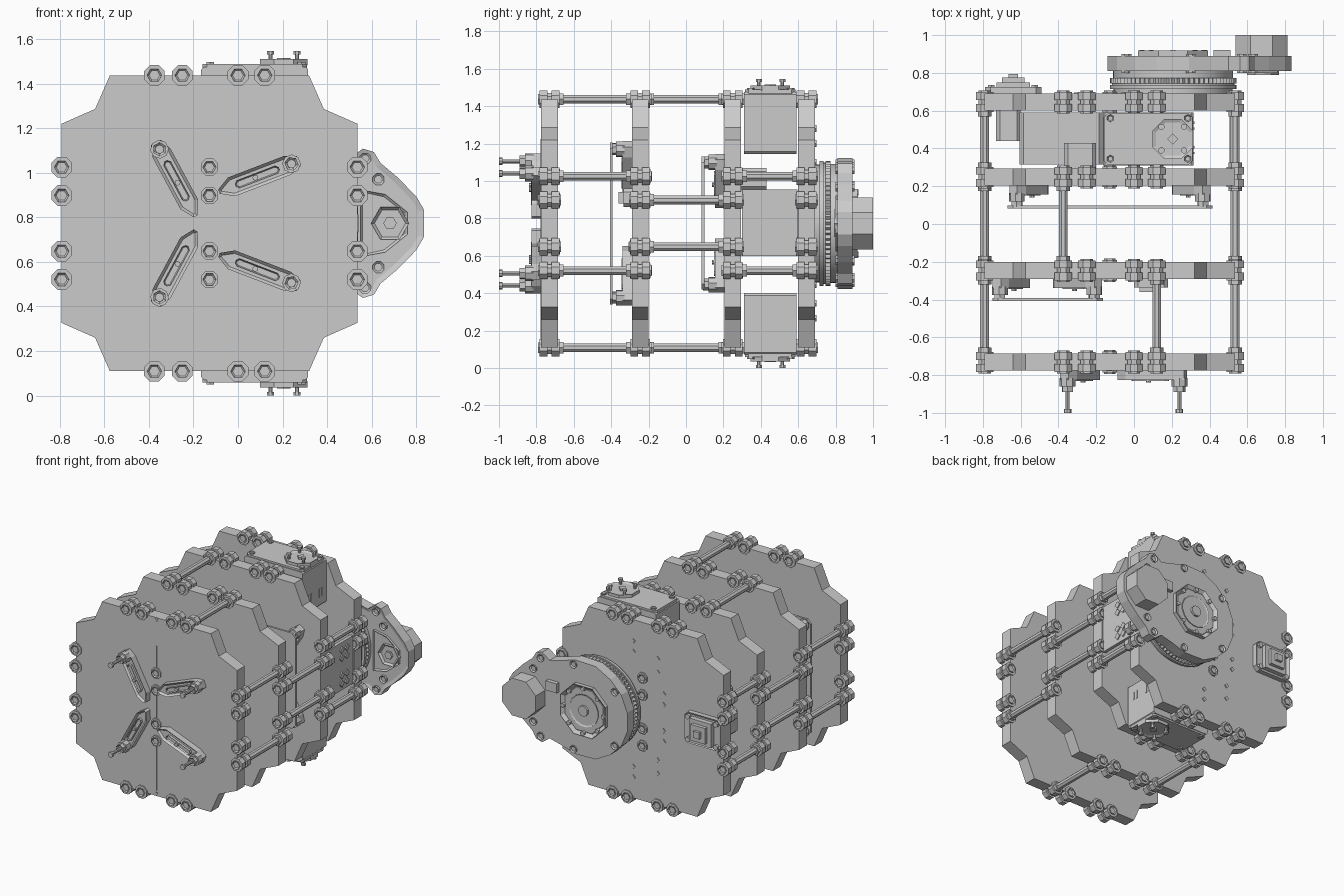
import bpy, bmesh, math
from mathutils import Matrix, Vector

if "Cube" in bpy.data.objects:
    bpy.data.objects.remove(bpy.data.objects["Cube"])

XC, ZC = -0.128, 0.773            # centre of the body plates
parts = {}
I4 = Matrix.Identity(4)
UP = Matrix.Rotation(-math.pi / 2, 4, 'X')   # turns a front-facing prism upward


def bm_of(name):
    return parts.setdefault(name, bmesh.new())


def ngon(n, r, cx=0, cz=0, rot=0.5, r2=None):
    """Regular polygon in x/z; r2 alternates the radius for teeth."""
    return [(cx + (r2 if r2 and i % 2 else r) * math.cos(2 * math.pi * (i + rot) / n),
             cz + (r2 if r2 and i % 2 else r) * math.sin(2 * math.pi * (i + rot) / n)) for i in range(n)]


def prism(name, pts, y0, y1, M=I4, rim=0, pit=0, both=False):
    """Extrude an x/z outline from y0 to y1, with optional recessed caps."""
    bm = bm_of(name)
    a = [bm.verts.new(M @ Vector((x, y0, z))) for x, z in pts]
    b = [bm.verts.new(M @ Vector((x, y1, z))) for x, z in pts]
    caps = [bm.faces.new(a), bm.faces.new(b[::-1])]
    n = len(pts)
    for i in range(n):
        j = (i + 1) % n
        bm.faces.new((a[j], a[i], b[i], b[j]))
    if rim:
        bm.normal_update()
        bmesh.ops.inset_individual(bm, faces=caps if both else caps[:1], thickness=rim, depth=-pit)


def rect(x0, x1, z0, z1, c=0.0):
    if not c:
        return [(x0, z0), (x1, z0), (x1, z1), (x0, z1)]
    return [(x0 + c, z0), (x1 - c, z0), (x1, z0 + c), (x1, z1 - c),
            (x1 - c, z1), (x0 + c, z1), (x0, z1 - c), (x0, z0 + c)]


def mirror_z(name):
    bm = bm_of(name)
    new = bmesh.ops.duplicate(bm, geom=bm.verts[:] + bm.edges[:] + bm.faces[:])['geom']
    for v in new:
        if isinstance(v, bmesh.types.BMVert):
            v.co.z = 2 * ZC - v.co.z
    bmesh.ops.reverse_faces(bm, faces=[f for f in new if isinstance(f, bmesh.types.BMFace)])


# Body plates with stepped corners
quarter = [(0.663, 0.447), (0.513, 0.513), (0.447, 0.663)]
outline = []
for sx, sz, order in ((1, 1, 1), (-1, 1, -1), (-1, -1, 1), (1, -1, -1)):
    outline += [(XC + sx * x, ZC + sz * z) for x, z in quarter[::order]]
plates = [(-0.775, -0.685), (-0.29, -0.2), (0.205, 0.295), (0.6, 0.69)]
edge = ([(x, ZC + s * 0.664) for x in (-0.375, -0.25, 0.0, 0.12) for s in (-1, 1)] +
        [(XC + s * 0.663, z) for z in (1.025, 0.898, 0.648, 0.521) for s in (-1, 1)])
for i, (y0, y1) in enumerate(plates):
    prism(f"body_plate_{i + 1}", outline, y0, y1)
    # Bosses around the rim and nuts down the middle, on both faces
    for k, (x, z) in enumerate(edge):
        for p, q in ((y0 - 0.008, y0 + 0.034), (y1 + 0.008, y1 - 0.034)):
            lo, hi = min(p, q), max(p, q)
            prism("rim_bosses", ngon(8, 0.05, x, z), lo, hi)
            prism("rim_nuts", ngon(6, 0.033, x, z, 0), lo - 0.008, hi + 0.008, rim=0.013, pit=0.012, both=True)
        prism("rim_bosses", ngon(8, 0.036, x, z), y0, y1)
    for z in (1.025, 0.898, 0.648, 0.521):
        prism("middle_nuts", ngon(8, 0.042, XC, z), y0 - 0.01, y1 + 0.01)
        prism("middle_nuts", ngon(6, 0.03, XC, z, 0), y0 - 0.018, y1 + 0.018, rim=0.012, pit=0.012, both=True)

# Seam down the front plate
for z0, z1 in ((1.07, 1.225), (0.69, 0.855), (0.15, 0.475)):
    prism("front_seam", rect(XC - 0.003, XC + 0.003, z0, z1), -0.779, -0.774)
for z in (0.13, 1.42):
    prism("front_seam", ngon(3, 0.014, XC, z, 0.25), -0.779, -0.774)

# Tie rods alternate positions from bay to bay
for i, (tx, tz) in enumerate(((0.12, 0.252), (-0.375, 0.125), (0.12, 0.252))):
    y0, y1 = plates[i][1], plates[i + 1][0]
    spots = [(tx, ZC + s * 0.664) for s in (-1, 1)]
    spots += [(XC + a * 0.663, ZC + b * tz) for a in (-1, 1) for b in (-1, 1)]
    for x, z in spots:
        prism("tie_rods", ngon(8, 0.025, x, z), y0 - 0.03, y1 + 0.03)
        for y, d in ((y0, 1), (y1, -1)):
            ys = sorted((y, y + d * 0.03))
            prism("rod_collars", ngon(6, 0.036, x, z, 0), ys[0], ys[1])


def arm(name, tip, root, face, pin):
    """Slotted mounting arm lying on a plate face, with a raised tip boss."""
    dx, dz = tip[0] - root[0], tip[1] - root[1]
    L, ang = math.hypot(dx, dz), math.atan2(dz, dx)
    M = Matrix.Translation((root[0], 0, root[1])) @ Matrix.Rotation(-ang, 4, 'Y')
    w = 0.045
    body = [(0, -0.01), (0.06, -w), (L - 0.02, -w), (L + 0.035, -0.025),
            (L + 0.035, 0.025), (L - 0.02, w), (0.06, w), (0, 0.01)]
    prism(name, body, face - 0.05, face, M, rim=0.014, pit=0.015)
    prism(name, rect(0.08, L - 0.06, -0.018, 0.018, 0.012), face - 0.055, face - 0.03, M, rim=0.006, pit=0.01)
    prism(name, ngon(8, 0.013, L * 0.5, 0), face - 0.065, face - 0.04, M)
    prism(name, ngon(8, 0.042, L, 0), face - 0.085, face - 0.04, M)
    prism(name, ngon(6, 0.032, L, 0), face - 0.115, face - 0.08, M, rim=0.01, pit=0.008)
    if pin:
        prism(name, ngon(8, 0.011, L, 0), face - 0.21, face - 0.1, M)
        prism(name, ngon(8, 0.02, L, 0), face - 0.225, face - 0.205, M)


# Arms on the front plate and on the two inner plates
arm("front_arms", (-0.352, 1.105), (-0.19, 0.805), -0.775, True)
arm("front_arms", (0.24, 1.04), (-0.085, 0.915), -0.775, True)
arm("second_plate_arms", (-0.71, 1.17), (-0.56, 0.9), -0.29, False)
arm("second_plate_arms", (-0.21, 1.17), (-0.42, 0.9), -0.29, False)
arm("third_plate_arms", (-0.62, 1.1), (-0.46, 0.86), 0.205, False)
arm("third_plate_arms", (0.365, 1.1), (0.21, 0.86), 0.205, False)
for n in ("front_arms", "second_plate_arms", "third_plate_arms"):
    mirror_z(n)

# Thin boards carried by the inner arms
prism("second_board", rect(-0.75, -0.165, 0.34, 1.205, 0.03), -0.407, -0.392)
prism("third_board", rect(-0.67, 0.415, 0.42, 1.13, 0.03), 0.083, 0.098)
prism("board_connector", rect(0.0, 0.18, 0.86, 0.96, 0.02), -0.335, -0.285)
prism("board_connector", rect(0.03, 0.14, 0.88, 0.94), -0.36, -0.33)

# Upper actuator between the rear plates, mirrored to the underside
prism("end_actuators", rect(-0.165, 0.315, 1.145, 1.475, 0.012), 0.31, 0.59)
prism("end_actuators", rect(-0.16, 0.31, 0.315, 0.585, 0.02), -1.488, -1.46, UP)
for x in (-0.125, 0.285):
    for y in (0.345, 0.56):
        prism("end_actuators", ngon(6, 0.02, x, y), -1.497, -1.48, UP, rim=0.007, pit=0.006)
prism("actuator_horns", ngon(8, 0.115, 0.205, 0.45), -1.51, -1.48, UP, rim=0.02, pit=0.008)
prism("actuator_horns", ngon(4, 0.03, 0.205, 0.45, 0), -1.515, -1.495, UP)
for x, y in ((0.145, 0.39), (0.265, 0.39), (0.145, 0.515), (0.265, 0.515)):
    prism("actuator_horns", ngon(8, 0.01, x, y), -1.54, -1.49, UP)
    prism("actuator_horns", ngon(8, 0.017, x, y), -1.546, -1.53, UP)
for y in (0.37, 0.4, 0.5, 0.53):    # side slots
    prism("end_actuators", rect(0.3, 0.319, 1.22, 1.28), y, y + 0.012)
mirror_z("end_actuators")
mirror_z("actuator_horns")

# Central actuator, its side bracket and the right end panel
prism("central_actuator", rect(-0.605, -0.165, 0.6, 0.955, 0.02), 0.315, 0.59)
prism("central_actuator", rect(-0.37, -0.2, 0.95, 1.07, 0.02), 0.29, 0.43)
prism("side_bracket", rect(-0.73, -0.6, 0.68, 0.87, 0.02), 0.44, 0.6)
prism("right_end_panel", rect(0.505, 0.53, 0.6, 0.955), 0.3, 0.595)
for z in (0.68, 0.87):
    for dy in (0.46, 0.52):
        for dz in (-0.03, 0.03):
            prism("panel_studs", ngon(4, 0.026, dy, z + dz, 0), -0.538, -0.52,
                  Matrix.Rotation(math.pi / 2, 4, 'Z'))

# Square sensor mount on the back
prism("rear_sensor", rect(-0.79, -0.49, 0.66, 0.89, 0.03), 0.69, 0.725, rim=0.02, pit=0.01, both=True)
for s, y in ((0.09, 0.75), (0.06, 0.775), (0.025, 0.795)):
    prism("rear_sensor", ngon(4, s * 1.4, -0.64, ZC), 0.7, y)
for dx in (-0.115, 0.115):
    for dz in (-0.085, 0.085):
        prism("rear_sensor", ngon(6, 0.02, -0.64 + dx, ZC + dz), 0.71, 0.735)

# Small studs on the back plate
for x, z in ((-0.25, 1.2), (-0.25, 1.1), (-0.05, 1.2), (-0.05, 1.28), (-0.3, 0.95), (-0.3, 0.87)):
    prism("back_studs", ngon(4, 0.018, x, z, 0), 0.68, 0.697)
mirror_z("back_studs")

# Large toothed turntable on the back
GX = 0.207
for r, y0, y1 in ((0.315, 0.69, 0.715), (0.325, 0.735, 0.745), (0.318, 0.77, 0.815)):
    prism("turntable", ngon(72, r, GX, ZC), y0, y1)
prism("turntable", ngon(72, 0.335, GX, ZC), 0.715, 0.735)
prism("turntable_teeth", ngon(144, 0.335, GX, ZC, r2=0.322), 0.745, 0.772)

# Cover plate reaching out to the drive motor
half = [(0.835, 0.06), (0.80, 0.12), (0.715, 0.207), (0.64, 0.27), (0.61, 0.32), (0.56, 0.335), (0.5, 0.29),
        (0.40, 0.315), (0.29, 0.35), (0.12, 0.345), (0.0, 0.28), (-0.09, 0.19), (-0.14, 0.07)]
cover = [(x, ZC + z) for x, z in half] + [(x, ZC - z) for x, z in half[::-1]]
prism("drive_cover", cover, 0.81, 0.89, rim=0.025, pit=0.008)
for x, z in ((0.63, 0.197), (0.57, 0.29), (0.3, 0.315), (-0.04, 0.2)):
    for s in (-1, 1):
        prism("cover_bolts", ngon(8, 0.028, x, ZC + s * z), 0.8, 0.9, rim=0.01, pit=0.008, both=True)
# Hub ring with a recessed face and a centre boss
prism("hub_ring", ngon(8, 0.2, GX, ZC), 0.88, 0.918, rim=0.03, pit=0.022, both=True)
prism("hub_ring", ngon(16, 0.12, GX, ZC), 0.885, 0.908, rim=0.015, pit=0.01, both=True)
prism("hub_ring", ngon(8, 0.04, GX, ZC), 0.885, 0.918)
for x, z in ngon(8, 0.165, GX, ZC, 0):
    prism("hub_ring", ngon(6, 0.016, x, z), 0.885, 0.922)
prism("cover_block", rect(0.42, 0.51, 0.85, 0.92), 0.88, 0.92)
# Drive motor with a hex nut in front
prism("drive_motor", ngon(8, 0.15, 0.675, ZC), 0.86, 1.0)
prism("drive_motor", ngon(8, 0.03, 0.675, ZC), 0.98, 1.0)
prism("motor_nut", ngon(6, 0.085, 0.682, ZC, 0), 0.79, 0.83, rim=0.015, pit=0.015)
prism("motor_nut", ngon(6, 0.03, 0.682, ZC, 0), 0.79, 0.83)
tri = [(0.55, ZC - 0.15), (0.66, ZC - 0.13), (0.76, ZC - 0.05), (0.76, ZC + 0.05),
       (0.66, ZC + 0.13), (0.55, ZC + 0.15)]
prism("motor_frame", tri, 0.8, 0.82, rim=0.012, pit=0.01)

# Turn each gathered mesh into an object
for name, bm in parts.items():
    bmesh.ops.recalc_face_normals(bm, faces=bm.faces[:])
    me = bpy.data.meshes.new(name)
    bm.to_mesh(me)
    bm.free()
    ob = bpy.data.objects.new(name, me)
    bpy.context.collection.objects.link(ob)
    if name == "turntable":
        bpy.context.view_layer.objects.active = ob
        ob.select_set(True)
        bpy.ops.object.shade_smooth_by_angle()
        ob.select_set(False)
